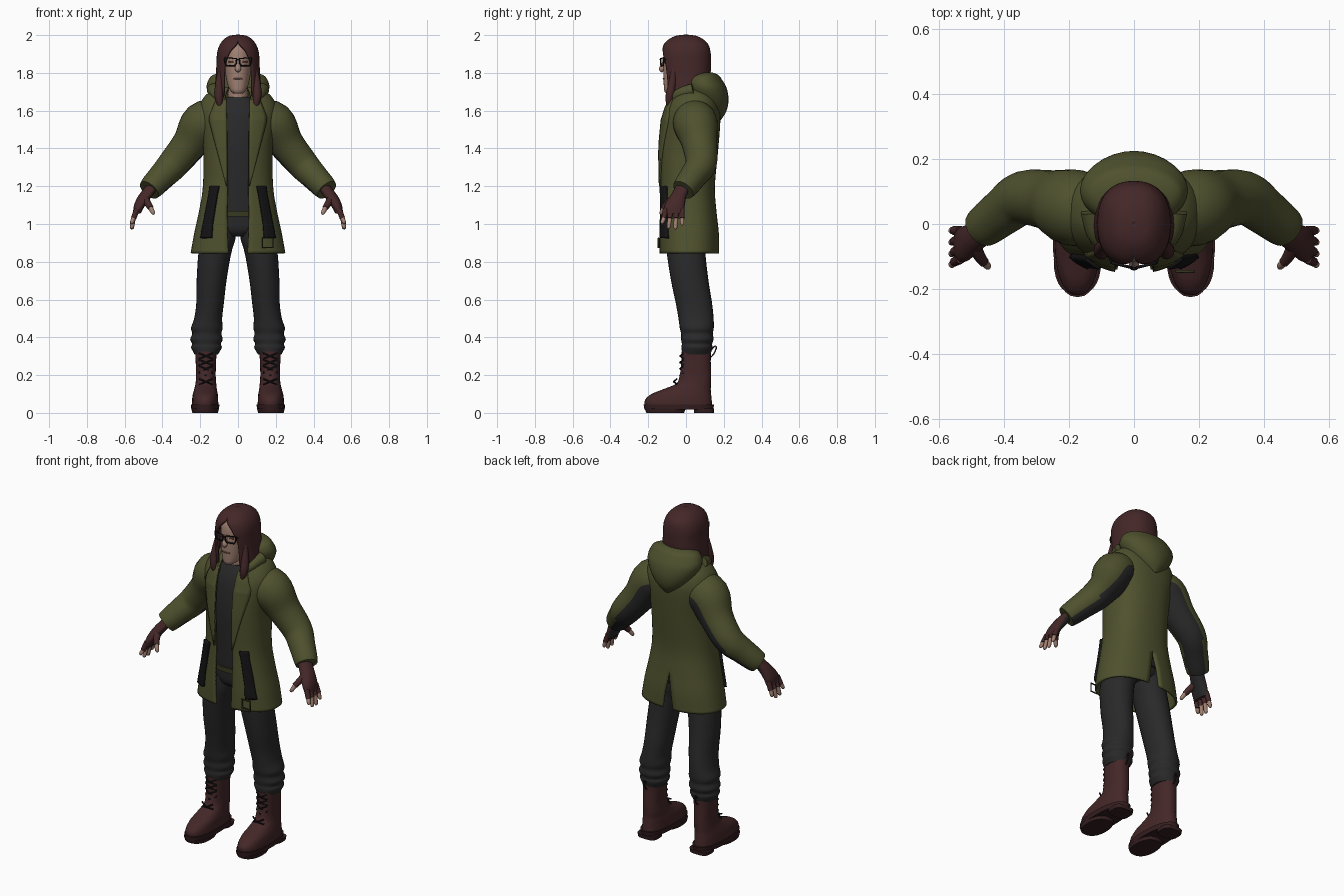
import bpy, bmesh, math
from mathutils import Vector

cube = bpy.data.objects.get("Cube")
if cube:
    bpy.data.objects.remove(cube, do_unlink=True)


def material(name, *rgb):
    m = bpy.data.materials.new(name)
    m.use_nodes = True
    m.diffuse_color = (*rgb, 1)
    m.node_tree.nodes["Principled BSDF"].inputs["Base Color"].default_value = (*rgb, 1)
    return m


OLIVE = material("olive cloth", .078, .082, .027)
DARK_OLIVE = material("dark olive", .04, .042, .015)
MAROON = material("maroon", .058, .02, .021)
SOLE = material("dark maroon", .035, .013, .014)
CHARCOAL = material("charcoal", .022, .022, .023)
BLACK = material("black", .007, .007, .008)
SKIN = material("skin", .36, .22, .17)
LIP = material("lip", .22, .1, .08)
POWER = .85
made = []


def finish(name, bm, mats, mirror=False, thick=0, rule=None):
    bmesh.ops.recalc_face_normals(bm, faces=bm.faces)
    if rule:
        bm.normal_update()
        for f in bm.faces:
            f.material_index = rule(f)
    me = bpy.data.meshes.new(name)
    bm.to_mesh(me)
    bm.free()
    for m in mats:
        me.materials.append(m)
    ob = bpy.data.objects.new(name, me)
    bpy.context.collection.objects.link(ob)
    if mirror:
        ob.modifiers.new("Mirror", "MIRROR")
    if thick:
        mod = ob.modifiers.new("Solidify", "SOLIDIFY")
        mod.thickness, mod.offset = thick, 0
    made.append(ob)
    return ob


def smooth_keys(keys, steps):
    # Catmull-Rom interpolation through rows of numbers
    out = []
    for i in range(len(keys) - 1):
        a, b, c, d = (keys[max(i - 1, 0)], keys[i], keys[i + 1], keys[min(i + 2, len(keys) - 1)])
        for k in range(steps):
            t = k / steps
            out.append([q + .5 * t * (r - p + t * (2 * p - 5 * q + 4 * r - s + t * (3 * (q - r) + s - p)))
                        for p, q, r, s in zip(a, b, c, d)])
    return out + [list(keys[-1])]


def skin_rings(rings, closed=True):
    bm = bmesh.new()
    vs = [[bm.verts.new(p) for p in r] for r in rings]
    n = len(vs[0])
    for r, s in zip(vs, vs[1:]):
        for j in range(n if closed else n - 1):
            k = (j + 1) % n
            bm.faces.new((r[j], r[k], s[k], s[j]))
    if closed:
        bm.faces.new(vs[0])
        bm.faces.new(vs[-1])
    return bm


def spow(v, p):
    return math.copysign(abs(v) ** p, v)


def loft(name, keys, mat, mirror=False, n=28, steps=4, p=POWER, rule=None, mats=None):
    # keys: z, centre x, centre y, radius x, radius y
    rings = []
    for z, cx, cy, rx, ry in smooth_keys(keys, steps):
        angles = [2 * math.pi * i / n for i in range(n)]
        rings.append([(cx + rx * spow(math.sin(a), p), cy - ry * spow(math.cos(a), p), z) for a in angles])
    return finish(name, skin_rings(rings), mats or [mat], mirror, 0, rule)


def open_shell(name, keys, mat, thick, n=28):
    # keys: z, half width, front y, back y, front gap, back gap
    rings = []
    for z, rx, yf, yb, gap, slit in smooth_keys(keys, 5):
        start, end = (math.asin(min(1, max(0, g) / rx) ** (1 / POWER)) for g in (gap, slit))
        angles = [start + (math.pi - end - start) * i / n for i in range(n + 1)]
        rings.append([(rx * abs(math.sin(a)) ** POWER,
                       (yf + yb) / 2 - (yb - yf) / 2 * spow(math.cos(a), POWER), z) for a in angles])
    return finish(name, skin_rings(rings, False), [mat], True, thick)


def tube(name, keys, mats, n=16, steps=4, mirror=True, rule=None):
    # keys: x, y, z, radius
    rows = smooth_keys(keys, steps)
    pts = [Vector(r[:3]) for r in rows]
    rings = []
    for i, c in enumerate(pts):
        d = (pts[min(i + 1, len(pts) - 1)] - pts[max(i - 1, 0)]).normalized()
        u = d.cross(Vector((0, 1, 0))).normalized()
        v = d.cross(u)
        rings.append([c + rows[i][3] * (u * math.cos(a) + v * math.sin(a))
                      for a in (2 * math.pi * j / n for j in range(n))])
    return finish(name, skin_rings(rings), mats, mirror, 0, rule)


def wire(name, pts, r, mat, cyclic=False):
    cu = bpy.data.curves.new(name, "CURVE")
    cu.dimensions, cu.bevel_depth, cu.bevel_resolution = "3D", r, 1
    sp = cu.splines.new("POLY")
    sp.points.add(len(pts) - 1)
    for q, c in zip(sp.points, pts):
        q.co = (*c, 1)
    sp.use_cyclic_u = cyclic
    cu.materials.append(mat)
    bpy.context.collection.objects.link(bpy.data.objects.new(name, cu))


def inner_side(f):
    return int(f.normal.dot(Vector((-.6, .55, -.58))) > .6)


# Coat body with open front and back vent
COAT = [(.845, .245, -.135, .17, .05, .035), (.95, .226, -.137, .168, .055, .02),
        (1.07, .2, -.135, .155, .057, 0), (1.2, .18, -.132, .147, .055, 0),
        (1.4, .178, -.137, .165, .06, 0), (1.55, .2, -.122, .176, .062, 0),
        (1.62, .2, -.1, .17, .065, 0), (1.68, .165, -.07, .15, .065, 0), (1.72, .1, -.04, .12, .05, 0)]
open_shell("coat_body", COAT, OLIVE, .012)


def coat_y(x, z):
    for a, b in zip(COAT, COAT[1:]):
        if z <= b[0]:
            break
    t = (z - a[0]) / (b[0] - a[0])
    rx, yf, yb = (a[i] + (b[i] - a[i]) * t for i in (1, 2, 3))
    c = math.sqrt(max(0, 1 - min(1, x / rx) ** (2 / POWER)))
    return (yf + yb) / 2 - (yb - yf) / 2 * c ** POWER


def coat_patch(name, rows, mat, out, thick):
    # rows: z, inner x, outer x, laid over the coat front
    grid = []
    for a, b in zip(rows, rows[1:]):
        for k in range(7):
            z, x0, x1 = (p + (q - p) * k / 6 for p, q in zip(a, b))
            xs = [x0 + (x1 - x0) * j / 5 for j in range(6)]
            grid.append([(x, coat_y(x, z) - out, z) for x in xs])
    bm = skin_rings(grid, False)
    bmesh.ops.remove_doubles(bm, verts=bm.verts, dist=.0005)
    return finish(name, bm, [mat], True, thick)


coat_patch("lapel", [(1.2, .057, .061), (1.54, .058, .15), (1.57, .06, .15), (1.66, .062, .115)], OLIVE, .011, .01)
coat_patch("pocket_strap", [(.925, .14, .195), (1.0, .135, .18), (1.16, .11, .15), (1.2, .1, .145)], BLACK, .016, .02)
wire("strap_buckle", [(x, -.146, z) for x, z in ((.13, .875), (.185, .875), (.185, .925), (.13, .925))],
     .005, DARK_OLIVE, True)
tube("collar", [(.13, .04, 1.71, .035), (.115, -.03, 1.69, .03), (.085, -.075, 1.655, .02), (.07, -.09, 1.62, .008)],
     [OLIVE])

# Hood folded behind the neck
loft("hood", [(1.55, 0, .17, .015, .015), (1.6, 0, .15, .085, .065), (1.66, 0, .125, .138, .1),
              (1.72, 0, .105, .166, .11), (1.765, 0, .095, .155, .095), (1.79, 0, .1, .13, .07),
              (1.802, 0, .105, .08, .035)], OLIVE, p=1)

# Sleeves and hands
tube("sleeve", [(.1, .04, 1.56, .1), (.185, .05, 1.53, .118), (.255, .072, 1.425, .094), (.34, .08, 1.32, .083),
                (.4, .04, 1.255, .073), (.452, 0, 1.2, .066), (.47, -.015, 1.18, .06)],
     [OLIVE, CHARCOAL], 28, rule=inner_side)
loft("glove", [(1.21, .445, -.01, .036, .038), (1.15, .49, -.04, .037, .043), (1.1, .52, -.06, .03, .054),
               (1.055, .536, -.065, .02, .054)], MAROON, True, 20, mats=[MAROON, CHARCOAL], rule=inner_side)
for i, (tip, spread) in enumerate(((1.0, -.125), (.975, -.092), (.972, -.056), (.992, -.02))):
    y = -.108 + .029 * i
    mid = (.553, (y + spread) / 2, 1.03)
    tube(f"glove_finger_{i + 1}", [(.534, y, 1.08, .015), (*mid, .0145)], [MAROON], 10)
    tube(f"fingertip_{i + 1}", [(*mid, .0115), (.561, spread, tip + .01, .0105), (.562, spread, tip, .004)], [SKIN], 10)
tube("glove_thumb", [(.495, -.06, 1.14, .022), (.475, -.1, 1.105, .018), (.462, -.118, 1.085, .016)], [MAROON], 10)
tube("thumb_tip", [(.464, -.115, 1.088, .013), (.45, -.13, 1.06, .011), (.446, -.133, 1.05, .004)], [SKIN], 10)

# Shirt, belt and trousers
loft("shirt", [(1.0, 0, .01, .15, .11), (1.2, 0, .01, .145, .122), (1.4, 0, .01, .14, .13), (1.55, 0, .01, .14, .115),
               (1.62, 0, .01, .12, .095), (1.672, 0, .01, .07, .068)], CHARCOAL)
loft("belt", [(1.04, 0, .01, .153, .124), (1.068, 0, .01, .153, .124)], DARK_OLIVE, steps=1)
loft("trouser_hips", [(.935, 0, .005, .08, .07), (.97, 0, .005, .14, .1), (1.05, 0, .005, .15, .108)], CHARCOAL)
loft("trouser_leg", [(1.0, .085, 0, .08, .1), (.92, .102, 0, .088, .102), (.85, .122, 0, .087, .102),
                     (.7, .14, .02, .079, .099), (.58, .148, .042, .073, .096), (.5, .158, .053, .074, .093),
                     (.45, .165, .057, .084, .09), (.42, .165, .058, .077, .084), (.39, .167, .06, .086, .086),
                     (.365, .167, .058, .076, .08), (.345, .167, .058, .081, .082), (.31, .168, .055, .062, .075)],
     CHARCOAL, True, p=.95)

# Boots
loft("boot", [(.04, .174, -.04, .07, .178), (.07, .174, -.04, .069, .176), (.1, .173, -.025, .066, .158),
              (.125, .172, .005, .06, .126), (.155, .17, .04, .055, .092), (.2, .17, .05, .052, .083),
              (.27, .17, .053, .054, .078), (.325, .17, .054, .057, .078)], MAROON, True)
loft("boot_sole", [(.018, .174, -.038, .073, .182), (.045, .174, -.038, .076, .187)], SOLE, True, steps=1)
loft("sole_front", [(0, .174, -.11, .068, .1), (.022, .174, -.11, .073, .108)], SOLE, True, steps=1)
loft("sole_heel", [(0, .174, .095, .06, .052), (.022, .174, .095, .064, .054)], SOLE, True, steps=1, p=.6)
for s in (-1, 1):
    for i in range(5):
        z = .15 + .034 * i
        y = -.062 + .034 * min(i, 1)
        for d in (-1, 1):
            wire("boot_lace", [(s * .17 - d * .036, y + .018, z), (s * .17, y - .004, z + .015),
                               (s * .17 + d * .036, y + .014, z + .03)], .0045, BLACK)
    loop = [(s * .17, .142 + .012 * math.sin(a) + .014 * math.cos(a), .325 + .03 * math.cos(a))
            for a in (2 * math.pi * i / 12 for i in range(12))]
    wire("boot_pull_loop", loop, .004, SOLE, True)

# Head and face
loft("neck", [(1.6, 0, .0, .058, .055), (1.68, 0, -.005, .052, .052), (1.78, 0, -.005, .052, .055)], SKIN, p=1)
loft("head", [(1.69, 0, -.075, .022, .03), (1.705, 0, -.068, .04, .047), (1.74, 0, -.045, .056, .073),
              (1.8, 0, -.02, .068, .1), (1.87, 0, -.012, .075, .106), (1.93, 0, -.008, .07, .1),
              (1.965, 0, -.005, .045, .07)], SKIN, p=.95)
tube("nose", [(0, -.112, 1.88, .007), (0, -.12, 1.845, .011), (0, -.127, 1.82, .0165), (0, -.12, 1.808, .008)],
     [SKIN], 12, mirror=False)
wire("mouth", [(-.025, -.112, 1.768), (0, -.12, 1.769), (.025, -.112, 1.768)], .004, LIP)

# Glasses
corners = ((.008, 1.876), (.068, 1.88), (.07, 1.858), (.06, 1.838), (.018, 1.838), (.01, 1.85))
for s in (-1, 1):
    wire("glasses_rim", [(s * x, -.136 + x * .25, z) for x, z in corners], .0045, BLACK, True)
    wire("glasses_temple", [(s * .069, -.118, 1.872), (s * .08, -.085, 1.87), (s * .082, 0, 1.868)], .004, BLACK)
    wire("eye", [(s * .024, -.117, 1.859), (s * .036, -.113, 1.86), (s * .048, -.106, 1.859)], .004, LIP)
wire("glasses_bridge", [(-.01, -.134, 1.868), (0, -.137, 1.871), (.01, -.134, 1.868)], .004, BLACK)

# Long parted hair
open_shell("hair", [(1.997, .002, -.002, .002, 0, 0), (1.988, .05, -.06, .06, 0, 0), (1.955, .086, -.108, .108, .004, 0),
                    (1.91, .104, -.124, .124, .042, 0), (1.85, .108, -.124, .126, .066, 0),
                    (1.78, .112, -.116, .122, .072, 0), (1.71, .118, -.105, .1, .072, 0),
                    (1.64, .116, -.098, .06, .082, 0)], MAROON, .012)
tube("front_lock", [(.09, -.062, 1.83, .012), (.1, -.075, 1.73, .022), (.1, -.088, 1.66, .021),
                    (.088, -.088, 1.59, .003)], [MAROON])

# Smooth shading with sharp creases kept
bpy.ops.object.select_all(action="DESELECT")
for ob in made:
    ob.select_set(True)
bpy.context.view_layer.objects.active = made[0]
bpy.ops.object.shade_smooth_by_angle(angle=math.radians(45))
